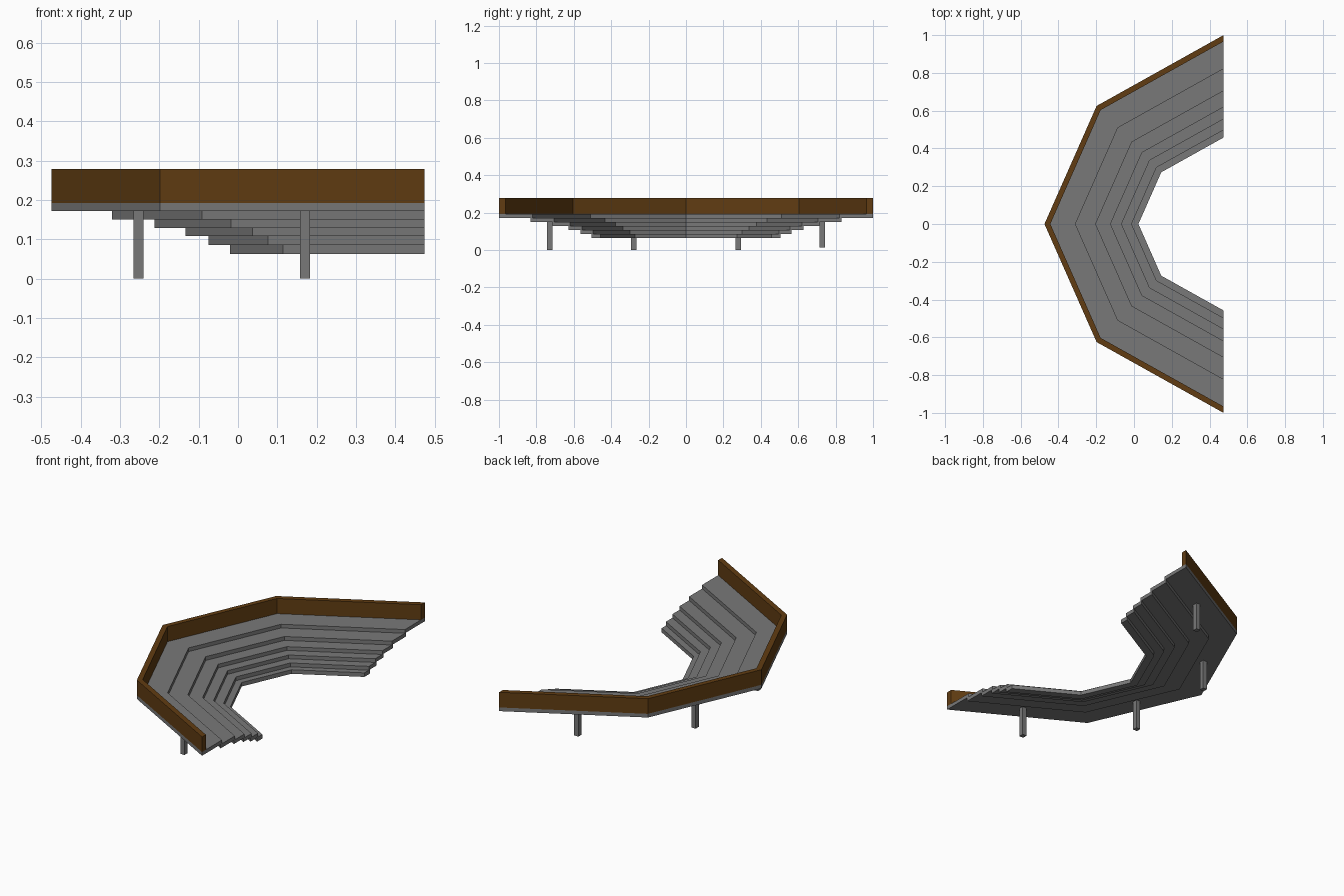
import bpy, bmesh

if "Cube" in bpy.data.objects:
    bpy.data.objects.remove(bpy.data.objects["Cube"])

def material(name, rgb):
    m = bpy.data.materials.new(name)
    m.diffuse_color = (*rgb, 1)
    m.use_nodes = True
    m.node_tree.nodes["Principled BSDF"].inputs["Base Color"].default_value = m.diffuse_color
    return m

grey = material("concrete grey", (0.19, 0.19, 0.19))
brown = material("wood brown", (0.12, 0.046, 0.006))

CX, END = 0.411, 0.474          # focus of the bowl, cut-off plane

def path(s):
    """Five-point bowl outline, scaled about the focus and cut at x = END."""
    kx, ky = CX - 0.609 * s, 0.625 * s
    ey = ky + 0.558 * (END - kx)
    return [(END, -ey), (kx, -ky), (CX - 0.885 * s, 0), (kx, ky), (END, ey)]

def make(name, bm, mat):
    bmesh.ops.recalc_face_normals(bm, faces=bm.faces)
    me = bpy.data.meshes.new(name)
    bm.to_mesh(me)
    bm.free()
    me.materials.append(mat)
    ob = bpy.data.objects.new(name, me)
    bpy.context.collection.objects.link(ob)

def band(name, s_out, s_in, z0, z1, mat):
    bm = bmesh.new()
    rings = []
    for o, i in zip(path(s_out), path(s_in)):
        rings.append([bm.verts.new((*p, z)) for p, z in
                      ((o, z0), (o, z1), (i, z1), (i, z0))])
    for a, b in zip(rings, rings[1:]):
        for k in range(4):
            n = (k + 1) % 4
            bm.faces.new((a[k], a[n], b[n], b[k]))
    bm.faces.new(rings[0])
    bm.faces.new(rings[-1])
    make(name, bm, mat)

# Stepped seating tiers, top to bottom
outer = [1.0, 0.826, 0.704, 0.615, 0.549, 0.488]
inner = [0.815, 0.694, 0.605, 0.539, 0.479, 0.438]
levels = [0.193, 0.172, 0.150, 0.129, 0.108, 0.086, 0.063]
for n in range(6):
    band(f"tier_{n + 1}", outer[n], inner[n], levels[n + 1], levels[n], grey)

# Parapet wall round the back
band("parapet_wall", 1.0, 0.965, 0.193, 0.279, brown)

# Support posts
for name, x, y, z0 in (("rear_post_left", -0.253, 0.279, 0), ("rear_post_right", -0.253, -0.279, 0),
                       ("side_post_left", 0.17, 0.728, 0.013), ("side_post_right", 0.17, -0.728, 0)):
    bm = bmesh.new()
    bmesh.ops.create_cube(bm, size=1)
    for v in bm.verts:
        v.co = (x + v.co.x * 0.026, y + v.co.y * 0.028, 0.175 if v.co.z > 0 else z0)
    make(name, bm, grey)
